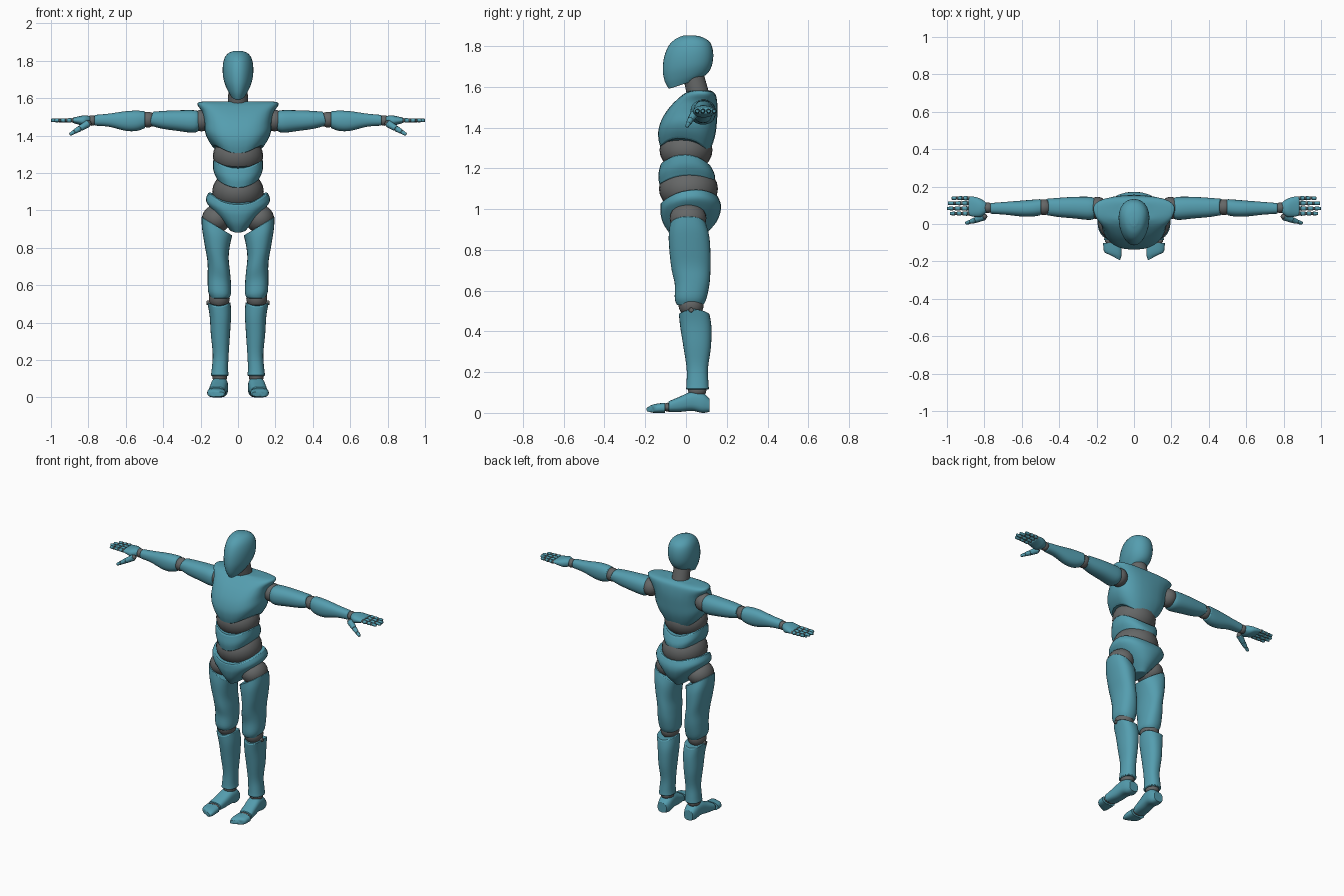
import bpy, bmesh, math
from mathutils import Vector, Matrix

cube = bpy.data.objects.get("Cube")
if cube:
    bpy.data.objects.remove(cube, do_unlink=True)


def material(name, rgb):
    m = bpy.data.materials.new(name)
    m.use_nodes = True
    m.diffuse_color = (*rgb, 1)
    m.node_tree.nodes["Principled BSDF"].inputs["Base Color"].default_value = (*rgb, 1)
    return m


TEAL = material("teal shell", (0.09, 0.34, 0.43))
GREY = material("grey joint", (0.13, 0.135, 0.135))


def finish(name, bm, mat, bevel=0):
    bmesh.ops.recalc_face_normals(bm, faces=bm.faces)
    mesh = bpy.data.meshes.new(name)
    bm.to_mesh(mesh)
    bm.free()
    mesh.materials.append(mat)
    ob = bpy.data.objects.new(name, mesh)
    bpy.context.collection.objects.link(ob)
    bpy.ops.object.select_all(action='DESELECT')
    ob.select_set(True)
    bpy.context.view_layer.objects.active = ob
    bpy.ops.object.shade_smooth_by_angle(angle=math.radians(40))
    if bevel:
        mod = ob.modifiers.new("soft_rims", 'BEVEL')
        mod.width, mod.segments = bevel, 2
        mod.limit_method, mod.angle_limit = 'ANGLE', math.radians(45)
    return ob


def spline(rows, steps=4):
    """Smoothly interpolate the cross-section rows."""
    pts = [rows[0]] + rows + [rows[-1]]
    out = []
    for a, b, c, d in zip(pts, pts[1:], pts[2:], pts[3:]):
        for k in range(steps):
            t = k / steps
            out.append([q + t / 2 * (r - p + t * (2*p - 5*q + 4*r - s + t * (3*q - p - 3*r + s)))
                        for p, q, r, s in zip(a, b, c, d)])
    return out + [list(rows[-1])]


def loft(name, axis, rows, start=(0, 0, 0), end=(0, 0, 0), power=2.3, taper=0,
         side=1, mat=TEAL, sides=28):
    """Rows: position along axis, then low/high bounds of the two cross axes.
    start/end: (arch, tilt u, tilt v) bending the end rims."""
    bm = bmesh.new()
    rings = []
    path = spline(rows)
    for i, (t, u0, u1, v0, v1) in enumerate(path):
        f = i / (len(path) - 1)
        arch, tu, tv = [s + f * (e - s) for s, e in zip(start, end)]
        ring = []
        for k in range(sides):
            a = math.tau * k / sides
            u, v = [math.copysign(abs(w) ** (2 / power), w) for w in (math.cos(a), math.sin(a))]
            p = t + arch * u * u + tu * u + tv * v
            cu = (u0 + u1) / 2 + (u1 - u0) / 2 * u * (1 + taper * v)
            cv = (v0 + v1) / 2 + (v1 - v0) / 2 * v
            x, y, z = {'x': (p, cu, cv), 'y': (cu, p, cv), 'z': (cu, cv, p)}[axis]
            ring.append(bm.verts.new((side * x, y, z)))
        rings.append(ring)
    for r, s in zip(rings, rings[1:]):
        for k in range(sides):
            n = (k + 1) % sides
            bm.faces.new((r[k], r[n], s[n], s[k]))
    bm.faces.new(rings[0])
    bm.faces.new(rings[-1])
    return finish(name, bm, mat, 0.006)


def ball(name, centre, radii, mat=GREY, seg=24):
    bm = bmesh.new()
    m = Matrix.Translation(centre) @ Matrix.Diagonal((*radii, 1))
    bmesh.ops.create_uvsphere(bm, u_segments=seg, v_segments=seg // 2, radius=1, matrix=m)
    return finish(name, bm, mat)


def bone(name, p, q, r0, r1, mat=TEAL, seg=12, bevel=0.004):
    p, q = Vector(p), Vector(q)
    rot = (q - p).to_track_quat('Z', 'Y').to_matrix().to_4x4()
    bm = bmesh.new()
    bmesh.ops.create_cone(bm, cap_ends=True, segments=seg, radius1=r0, radius2=r1,
                          depth=(q - p).length, matrix=Matrix.Translation((p + q) / 2) @ rot)
    return finish(name, bm, mat, bevel)


def body(rows):
    return [(z, -w, w, y0, y1) for z, w, y0, y1 in rows]


# Head and neck
loft("head", 'z', body([
    (1.615, .04, -.085, .07), (1.65, .06, -.105, .11), (1.70, .077, -.114, .13),
    (1.76, .081, -.107, .133), (1.81, .072, -.085, .118), (1.84, .05, -.05, .08),
    (1.853, .018, -.01, .035)]), start=(0, 0, .025), power=2.1, taper=.15)
bone("neck", (0, .065, 1.54), (0, .03, 1.68), .055, .05, GREY, 24)

# Torso shells with grey joints between them
loft("chest", 'z', body([
    (1.285, .135, -.125, .11), (1.33, .16, -.135, .13), (1.38, .175, -.135, .145),
    (1.44, .178, -.115, .152), (1.50, .19, -.075, .155), (1.55, .215, -.025, .15),
    (1.572, .19, .005, .14), (1.582, .09, .02, .12)]),
    start=(.065, 0, -.015), power=2.5, taper=.1)
ball("upper_waist_joint", (0, 0, 1.29), (.135, .13, .11))
loft("waist", 'z', body([
    (1.122, .113, -.13, .14), (1.165, .132, -.136, .142), (1.215, .133, -.125, .122)]),
    start=(.045, 0, .005), end=(.055, 0, -.005), power=2.2)
ball("lower_waist_joint", (0, .012, 1.1), (.138, .145, .115))
loft("pelvis", 'z', body([
    (.88, .04, -.08, .10), (.93, .092, -.11, .148), (.98, .145, -.124, .17),
    (1.015, .172, -.126, .17), (1.045, .158, -.125, .155)]),
    start=(.01, 0, 0), end=(.05, 0, .018), power=2.2)

for side, label in ((1, "left"), (-1, "right")):
    def at(x, y, z):
        return (side * x, y, z)

    def limb(part, axis, rows, **kw):
        loft(f"{label}_{part}", axis, rows, side=side, **kw)

    # Leg
    ball(f"{label}_hip_joint", at(.115, .01, .955), (.078, .09, .075))
    limb("thigh", 'z', [
        (.53, .05, .145, -.045, .085), (.56, .038, .16, -.055, .10),
        (.63, .038, .162, -.055, .115), (.70, .043, .163, -.07, .12),
        (.78, .05, .178, -.08, .12), (.86, .042, .192, -.085, .115),
        (.915, .03, .195, -.08, .10)], end=(0, .05, 0))
    ball(f"{label}_knee_joint", at(.1, .025, .53), (.056, .062, .06))
    limb("shin", 'z', [
        (.115, .05, .145, 0, .113), (.15, .053, .14, .003, .11),
        (.22, .05, .135, .003, .108), (.32, .043, .145, -.012, .122),
        (.42, .037, .152, -.028, .125), (.485, .04, .165, -.035, .115)],
        end=(.025, 0, 0))
    bone(f"{label}_knee_pin", at(.14, .025, .505), at(.168, .025, .505), .012, .012, GREY)
    ball(f"{label}_ankle_joint", at(.098, .055, .11), (.04, .045, .035))

    # Foot
    limb("foot", 'y', [
        (-.085, .07, .16, .005, .057), (-.03, .062, .152, .005, .08),
        (.03, .055, .145, .01, .105), (.08, .053, .14, 0, .10),
        (.115, .065, .13, .005, .07)], power=2.7)
    ball(f"{label}_toe_joint", at(.115, -.09, .028), (.04, .022, .022))
    limb("toes", 'y', [
        (-.178, .075, .135, .005, .03), (-.155, .066, .16, 0, .043),
        (-.102, .067, .165, 0, .05)], start=(0, .016, 0), power=2.7)

    # Arm
    ball(f"{label}_shoulder_joint", at(.195, .085, 1.48), (.055, .06, .058))
    limb("upper_arm", 'x', [
        (.205, .035, .135, 1.43, 1.525), (.235, .022, .145, 1.415, 1.535),
        (.32, .03, .145, 1.425, 1.535), (.40, .037, .14, 1.437, 1.532),
        (.465, .047, .135, 1.455, 1.527)], end=(0, 0, -.01))
    ball(f"{label}_elbow_joint", at(.482, .09, 1.485), (.045, .042, .042))
    limb("forearm", 'x', [
        (.497, .048, .133, 1.44, 1.53), (.54, .04, .13, 1.425, 1.533),
        (.60, .04, .125, 1.425, 1.53), (.69, .05, .118, 1.447, 1.517),
        (.768, .055, .112, 1.453, 1.51)])
    ball(f"{label}_wrist_joint", at(.782, .087, 1.48), (.03, .028, .028))

    # Hand with jointed fingers
    limb("palm", 'x', [
        (.79, .06, .115, 1.46, 1.503), (.82, .038, .135, 1.45, 1.508),
        (.85, .038, .145, 1.458, 1.503), (.885, .045, .148, 1.468, 1.495)])
    for finger, y, tip in (("index", .056, .985), ("middle", .083, 1.0),
                           ("ring", .111, .995), ("little", .138, .975)):
        step = (tip - .885) / 3
        for k in range(3):
            x = .885 + k * step
            r = .0125 - .001 * k
            ball(f"{label}_{finger}_knuckle_{k + 1}", at(x, y, 1.481), (r * .85,) * 3, seg=12)
            bone(f"{label}_{finger}_finger_{k + 1}", at(x + .005, y, 1.481),
                 at(x + step - .003 * (k < 2), y, 1.481), r, r - .002, bevel=.003)
    thumb = [(.80, .04, 1.465), (.845, .022, 1.438), (.875, .012, 1.42), (.90, .004, 1.405)]
    for k, (p, q) in enumerate(zip(thumb, thumb[1:])):
        r = .02 - .004 * k
        ball(f"{label}_thumb_knuckle_{k + 1}", at(*p), (r * .8,) * 3, seg=12)
        bone(f"{label}_thumb_{k + 1}", at(*p), at(*q), r, r - .004)
